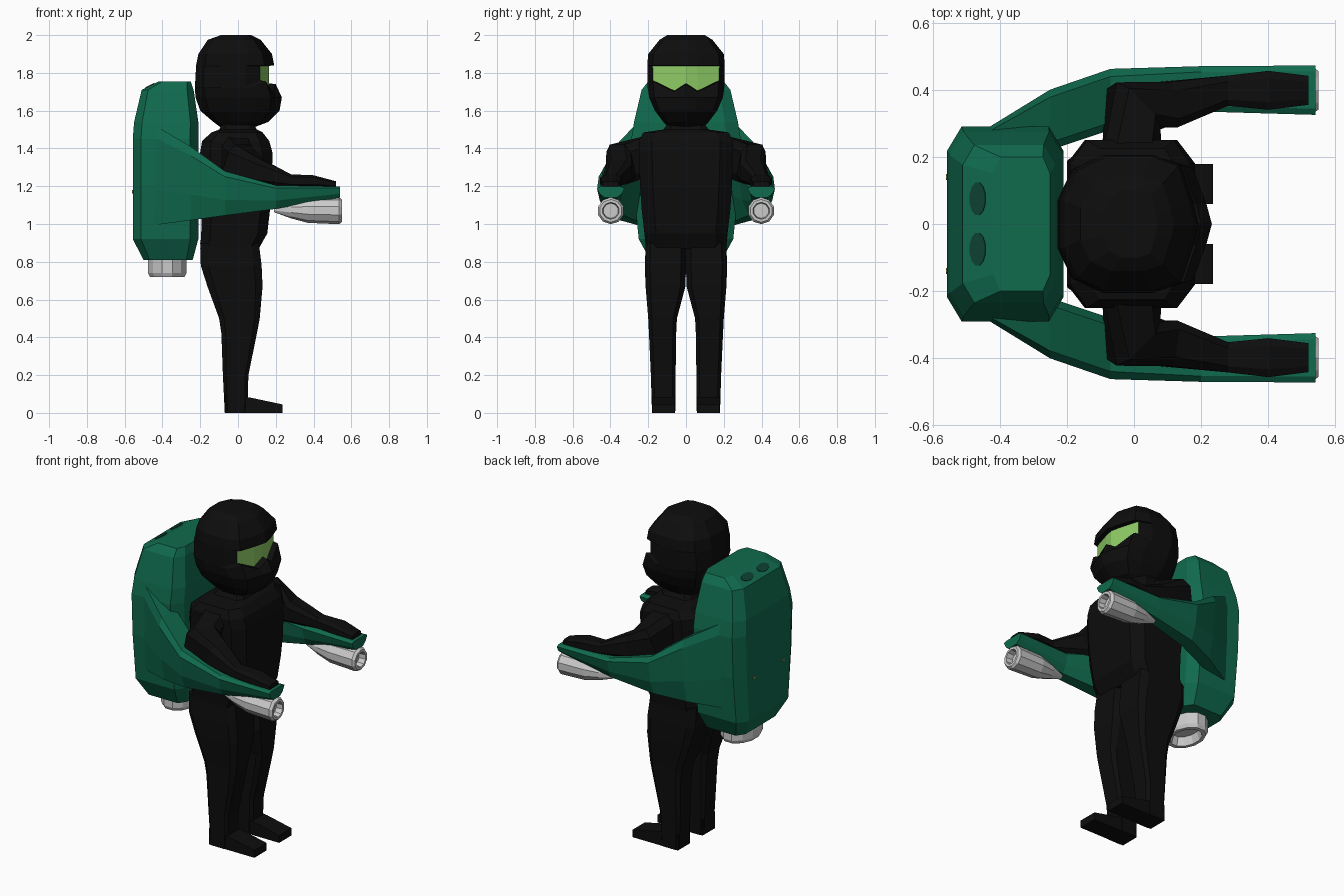
import bpy, bmesh, math
from mathutils import Vector

if "Cube" in bpy.data.objects:
    bpy.data.objects.remove(bpy.data.objects["Cube"])


def material(name, rgb):
    m = bpy.data.materials.new(name)
    m.diffuse_color = (*rgb, 1)
    m.use_nodes = True
    m.node_tree.nodes["Principled BSDF"].inputs["Base Color"].default_value = m.diffuse_color
    return m


BLACK = material("suit black", (0.004, 0.004, 0.004))
GREEN = material("pack green", (0.005, 0.145, 0.075))
DARK = material("vent dark green", (0.004, 0.055, 0.032))
GREY = material("nozzle grey", (0.6, 0.6, 0.6))
LIME = material("visor lime", (0.27, 0.6, 0.13))
GOLD = material("stud gold", (0.3, 0.25, 0.06))


def mirrored(half):
    return half + [(a, -b) for a, b in reversed(half) if b > 1e-6]


def circle(n):
    return [(math.cos(2 * math.pi * (i + .5) / n), math.sin(2 * math.pi * (i + .5) / n)) for i in range(n)]


def chamfer(c):
    return mirrored([(1, c), (c, 1), (-c, 1), (-1, c)])


HEAD = mirrored([(1, 0), (.93, .3), (.75, .86), (.35, 1), (-.35, 1), (-.78, .8), (-1, .35)])


def ring(c, u, v, shape):
    c, u, v = Vector(c), Vector(u), Vector(v)
    return [c + u * a + v * b for a, b in shape]


def zring(z, x0, x1, y0, y1, shape):
    """Horizontal section at height z"""
    return ring(((x0 + x1) / 2, (y0 + y1) / 2, z), ((x1 - x0) / 2, 0, 0), (0, (y1 - y0) / 2, 0), shape)


def xring(x, y0, y1, z0, z1, shape):
    """Upright section facing x"""
    return ring((x, (y0 + y1) / 2, (z0 + z1) / 2), (0, (y1 - y0) / 2, 0), (0, 0, (z1 - z0) / 2), shape)


def loft(name, rings, mats, side=1, paint=None):
    bm = bmesh.new()
    rows = [[bm.verts.new((p.x, p.y * side, p.z)) for p in r] for r in rings]
    n = len(rows[0])
    for j in range(len(rows) - 1):
        for i in range(n):
            k = (i + 1) % n
            f = bm.faces.new((rows[j][i], rows[j][k], rows[j + 1][k], rows[j + 1][i]))
            if paint:
                f.material_index = paint(j, i)
    bm.faces.new(rows[0])
    bm.faces.new(rows[-1])
    bmesh.ops.recalc_face_normals(bm, faces=bm.faces)
    me = bpy.data.meshes.new(name)
    bm.to_mesh(me)
    bm.free()
    for m in mats:
        me.materials.append(m)
    ob = bpy.data.objects.new(name, me)
    bpy.context.collection.objects.link(ob)
    return ob


# helmet: rings from chin to crown, visor band recessed and coloured
head = [(1.51, -.09, .08, .09), (1.54, -.13, .16, .12), (1.60, -.20, .22, .165),
        (1.67, -.225, .232, .195), (1.72, -.228, .2, .203), (1.725, -.228, .165, .203),
        (1.837, -.222, .165, .205), (1.84, -.222, .192, .205), (1.90, -.21, .18, .2),
        (1.975, -.16, .12, .14), (2.0, -.09, .07, .10)]
rings = [zring(z, a, b, -w, w, HEAD) for z, a, b, w in head]
for r in rings[4:6]:
    for i, dz in ((0, .02), (1, -.02), (-1, -.02), (2, .035), (-2, .035)):
        r[i].z += dz
N = len(HEAD)
loft("helmet", rings, [BLACK, LIME], paint=lambda j, i: int(j == 5 and i in (0, 1, N - 2, N - 1)))

# torso and neck
torso = [(.87, -.2, .11, .213), (.95, -.195, .155, .22), (1.08, -.19, .17, .235),
         (1.2, -.2, .18, .243), (1.38, -.2, .182, .25), (1.44, -.19, .165, .25),
         (1.485, -.14, .13, .225), (1.5, -.1, .1, .12), (1.54, -.08, .08, .09)]
loft("torso", [zring(z, a, b, -w, w, chamfer(.72)) for z, a, b, w in torso], [BLACK])

# backpack
pack = [(.81, -.5, -.24, .19), (.92, -.557, -.21, .25), (1.2, -.557, -.21, .28),
        (1.45, -.557, -.21, .29), (1.54, -.55, -.21, .275), (1.71, -.51, -.235, .235),
        (1.755, -.42, -.25, .2)]
loft("backpack", [zring(z, a, b, -w, w, chamfer(.75)) for z, a, b, w in pack], [GREEN])

# main thruster under the pack, hollow at the bottom
thruster = [(.83, .09, .12), (.81, .105, .14), (.74, .105, .14), (.72, .095, .13),
            (.72, .075, .105), (.77, .06, .09)]
loft("pack_thruster", [ring((-.375, 0, z), (a, 0, 0), (0, b, 0), circle(12)) for z, a, b in thruster], [GREY])

for side, label in ((1, "left"), (-1, "right")):
    # leg
    leg = [(.9, -.2, .11, 0, .213), (.78, -.197, .125, 0, .218), (.67, -.162, .13, .003, .214),
           (.5, -.1, .115, .048, .2), (.42, -.088, .1, .052, .196), (.2, -.08, .055, .055, .186),
           (0, -.07, .05, .057, .18)]
    loft(label + "_leg", [zring(*r, chamfer(.75)) for r in leg], [BLACK], side)

    # foot: side profile swept across y
    foot = [(-.07, 0), (.235, 0), (.235, .045), (.07, .08), (-.07, .1)]
    loft(label + "_foot", [[Vector((x, y, z)) for x, z in foot] for y in (.06, .178)], [BLACK], side)

    # bent arm resting on the wing
    arm = [((-.005, .2, 1.36), (-.09, 0, 0), (0, 0, .11)),
           ((-.005, .345, 1.32), (-.065, .065, 0), (.03, .02, .1)),
           ((.1, .355, 1.275), (-.01, .068, 0), (.03, 0, .065)),
           ((.28, .397, 1.23), (0, .045, 0), (0, 0, .033)),
           ((.4, .398, 1.228), (0, .058, 0), (0, 0, .03)),
           ((.52, .398, 1.21), (0, .043, 0), (0, 0, .016))]
    loft(label + "_arm", [ring(*r, chamfer(.6)) for r in arm], [BLACK], side)

    # control wing from the pack to the hand, flared at its top edge
    wing = [(-.47, .18, .265, .99, 1.54), (-.25, .22, .4, 1.02, 1.41), (-.07, .28, .462, 1.045, 1.28),
            (.2, .335, .47, 1.08, 1.205), (.54, .325, .472, 1.14, 1.198)]
    section = [(1, .75), (.75, 1), (-.75, 1), (-1, .75), (-.8, -.3), (-.45, -1), (.45, -1), (.8, -.3)]
    loft(label + "_wing", [xring(*r, section) for r in wing], [GREEN], side)

    # hand thruster, pointed behind and hollow in front
    jet = [(.19, .012, 1.075), (.28, .045, 1.075), (.37, .066, 1.072), (.535, .071, 1.07),
           (.55, .06, 1.07), (.55, .045, 1.07), (.51, .04, 1.07)]
    loft(label + "_hand_thruster",
         [ring((x, .398, z), (0, r, 0), (0, 0, r), circle(10)) for x, r, z in jet], [GREY], side)

    # vent on the sloping pack top, stud on the pack back
    loft(label + "_vent", [ring((-.465 - d / 2, .075, 1.7325 + d), (.024, 0, .012), (0, .05, 0), circle(12))
                           for d in (-.003, .003)], [DARK], side)
    loft(label + "_stud", [ring((x, .14, 1.17), (0, .01, 0), (0, 0, .01), circle(8))
                           for x in (-.555, -.56)], [GOLD], side)
